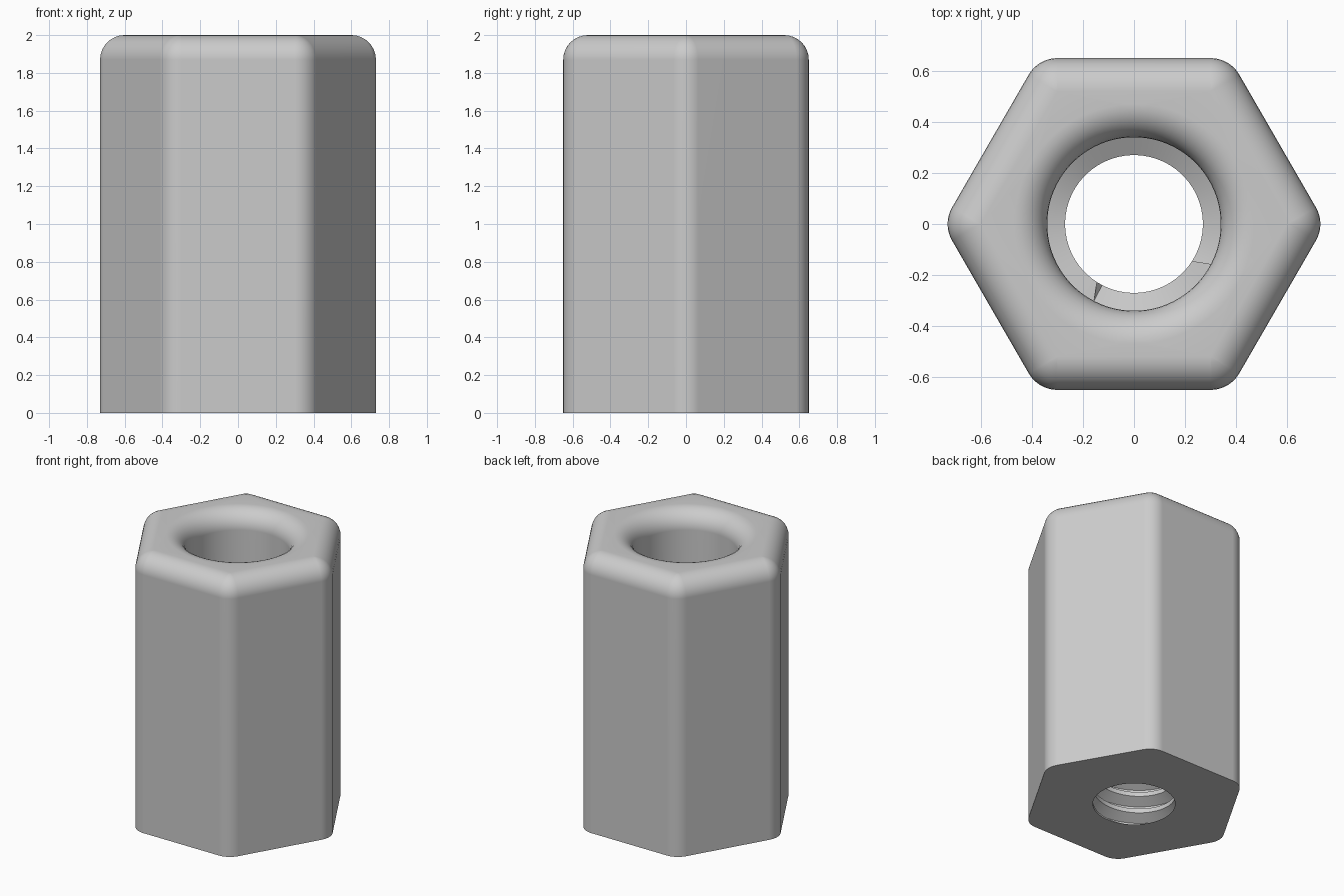
import bpy, bmesh, math

if "Cube" in bpy.data.objects:
    bpy.data.objects.remove(bpy.data.objects["Cube"])

FLAT = 0.65      # half width across the flats
FILLET = 0.13    # radius of every rounded edge
HEIGHT = 2.0
BORE = 0.34      # plain bore and thread root radius
CREST = 0.27     # thread crest radius
PITCH = 0.125
THREAD_TOP = 1.0
ARC = 12         # points per hexagon corner
N = 6 * ARC
STEPS = 8


def angle(i):
    return 2 * math.pi * (i + 0.5 - ARC / 2) / N


def circle(r, z):
    return [(r * math.cos(angle(i)), r * math.sin(angle(i)), z) for i in range(N + 1)]


def rounded_hex(corner_r, z):
    """Hexagon outline; a zero corner radius leaves the six corner centres."""
    reach = (FLAT - FILLET) / math.cos(math.pi / 6)
    ring = []
    for i in range(N + 1):
        c, j = divmod(i, ARC)
        mid = c * math.pi / 3
        a = mid + (2 * j / (ARC - 1) - 1) * math.pi / 6
        ring.append((reach * math.cos(mid) + corner_r * math.cos(a),
                     reach * math.sin(mid) + corner_r * math.sin(a), z))
    return ring


def thread_row(start, r):
    """One helical line, trimmed at the bottom face and the plain bore."""
    ring = []
    for i in range(N + 1):
        z = start + PITCH * i / N
        rr = r
        if z <= 1e-4:
            z, rr = 0.0, CREST
        elif z >= THREAD_TOP - 1e-4:
            z, rr = THREAD_TOP, BORE
        ring.append((rr * math.cos(angle(i)), rr * math.sin(angle(i)), z))
    return ring


rings = []
# threaded lower bore: crest flat, flank, root flat, flank
for turn in range(-1, int(THREAD_TOP / PITCH) + 1):
    for phase, r in ((0.0, CREST), (0.25, CREST), (0.57, BORE), (0.68, BORE)):
        rings.append(thread_row((turn + phase) * PITCH, r))
rings.append(circle(BORE, THREAD_TOP))
# rounded mouth of the bore
for k in range(STEPS + 1):
    a = k / STEPS * math.pi / 2
    rings.append(circle(BORE + FILLET * (1 - math.cos(a)),
                        HEIGHT - FILLET + FILLET * math.sin(a)))
# rounded outer top edge
for k in range(STEPS + 1):
    a = k / STEPS * math.pi / 2
    rings.append(rounded_hex(FILLET * math.sin(a),
                             HEIGHT - FILLET + FILLET * math.cos(a)))
# side walls and flat bottom
rings.append(rounded_hex(FILLET, 0))
rings.append(circle(CREST, 0))

# skin the rings, sharing coincident points
bm = bmesh.new()
cache = {}


def vert(p):
    key = tuple(round(v, 4) + 0.0 for v in p)
    if key not in cache:
        cache[key] = bm.verts.new(p)
    return cache[key]


for low, high in zip(rings, rings[1:]):
    for i in range(N):
        corners = [vert(p) for p in (low[i], low[i + 1], high[i + 1], high[i])]
        corners = list(dict.fromkeys(corners))
        if len(corners) > 2 and bm.faces.get(corners) is None:
            bm.faces.new(corners)
bmesh.ops.recalc_face_normals(bm, faces=bm.faces)

mesh = bpy.data.meshes.new("hex_standoff")
bm.to_mesh(mesh)
bm.free()
body = bpy.data.objects.new("hex_standoff", mesh)
bpy.context.collection.objects.link(body)

metal = bpy.data.materials.new("light grey metal")
metal.diffuse_color = (0.6, 0.6, 0.6, 1)
metal.use_nodes = True
metal.node_tree.nodes["Principled BSDF"].inputs["Base Color"].default_value = metal.diffuse_color
mesh.materials.append(metal)

# smooth fillets with crisp flat faces
bpy.context.view_layer.objects.active = body
body.select_set(True)
bpy.ops.object.shade_smooth_by_angle(angle=math.radians(30))
weighted = body.modifiers.new("flat_faces", 'WEIGHTED_NORMAL')
weighted.keep_sharp = True
